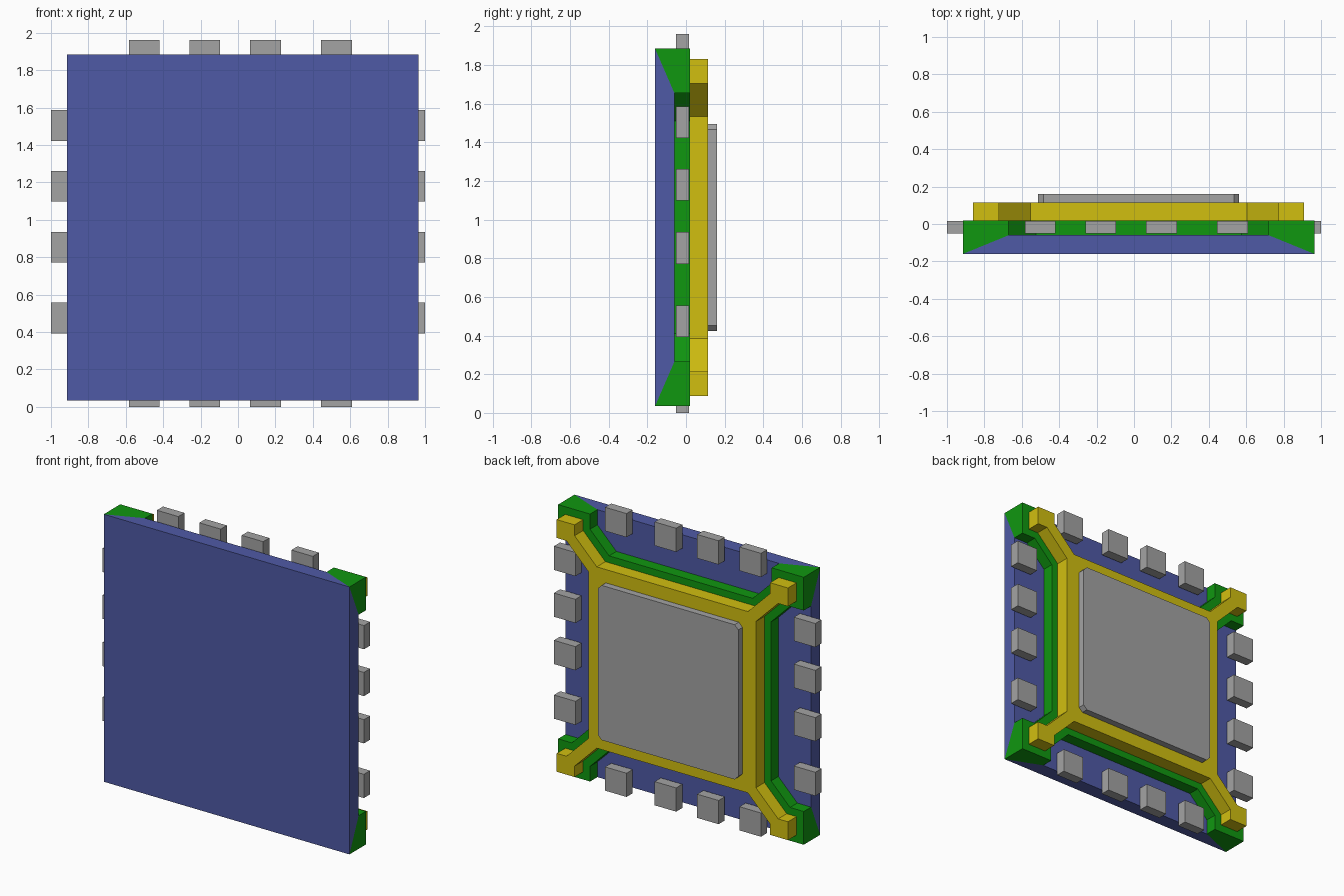
import bpy, bmesh

if "Cube" in bpy.data.objects:
    bpy.data.objects.remove(bpy.data.objects["Cube"])

CX, CZ = 0.025, 0.96      # centre of the stack as seen from the front


def material(name, rgb):
    m = bpy.data.materials.new(name)
    m.diffuse_color = (*rgb, 1)
    m.use_nodes = True
    m.node_tree.nodes["Principled BSDF"].inputs["Base Color"].default_value = m.diffuse_color
    return m


BLUE = material("blue", (0.078, 0.102, 0.38))
GREEN = material("green", (0.005, 0.31, 0.005))
YELLOW = material("yellow", (0.64, 0.52, 0.005))
GREY = material("grey", (0.37, 0.37, 0.37))


def finish(bm, name, *mats):
    bmesh.ops.recalc_face_normals(bm, faces=bm.faces)
    me = bpy.data.meshes.new(name)
    bm.to_mesh(me)
    bm.free()
    for m in mats:
        me.materials.append(m)
    ob = bpy.data.objects.new(name, me)
    bpy.context.collection.objects.link(ob)
    return ob


def prism(name, outline, y0, y1, mat):
    """Extrude an x/z outline from y0 to y1."""
    bm = bmesh.new()
    a = [bm.verts.new((x, y0, z)) for x, z in outline]
    b = [bm.verts.new((x, y1, z)) for x, z in outline]
    bm.faces.new(a)
    bm.faces.new(b)
    for i in range(len(a)):
        j = (i + 1) % len(a)
        bm.faces.new((a[i], a[j], b[j], b[i]))
    return finish(bm, name, mat)


def four_corners(quadrant):
    """Mirror one corner's points to all four corners, in ring order."""
    ring = []
    for sx, sz in ((1, 1), (-1, 1), (-1, -1), (1, -1)):
        pts = [(CX + sx * x, CZ + sz * z) for x, z in quadrant]
        ring += pts if sx * sz > 0 else pts[::-1]
    return ring


def cross_outline(hx, hz, tipx, tipz, step, inset):
    """Rectangle with a diagonal arm and square tip at each corner."""
    d = inset - step
    return four_corners([
        (hx - inset, hz - tipz - d), (hx - step, hz - tipz), (hx, hz - tipz), (hx, hz),
        (hx - tipx, hz), (hx - tipx, hz - step), (hx - tipx - d, hz - inset)])


# Base plate: blue, with green triangles at the ends of each side
HX, HZ, TX, TZ = 0.94, 0.925, 0.245, 0.23
bm = bmesh.new()
front = [bm.verts.new((x, -0.16, z)) for x, z in four_corners([(HX, HZ)])]
back = [bm.verts.new((x, -0.06, z))
        for x, z in four_corners([(HX, HZ - TZ), (HX, HZ), (HX - TX, HZ)])]
bm.faces.new(front)
bm.faces.new(back)
for i in range(4):
    j = (i + 1) % 4
    c0, p0, p1, c1 = (back[(3 * i + k) % 12] for k in (1, 2, 3, 4))
    bm.faces.new((front[i], p0, p1, front[j]))
    for tri in ((front[i], c0, p0), (front[j], p1, c1)):
        bm.faces.new(tri).material_index = 1
finish(bm, "base_plate", BLUE, GREEN)

# Green and yellow layers with corner arms
prism("green_layer", cross_outline(HX, HZ, TX, TZ, 0.105, 0.25), -0.06, 0.02, GREEN)
prism("yellow_layer", cross_outline(0.885, 0.872, 0.137, 0.127, 0.075, 0.245), 0.02, 0.114, YELLOW)

# Grey centre pad with clipped corners
prism("centre_pad", four_corners([(0.537, 0.507), (0.509, 0.535)]), 0.114, 0.16, GREY)


# Edge contacts: four along each side
def contact(name, x, z):
    h = 0.082
    prism(name, [(x - h, z - h), (x + h, z - h), (x + h, z + h), (x - h, z + h)],
          -0.052, 0.015, GREY)


for i, x in enumerate((-0.502, -0.178, 0.147, 0.527)):
    contact(f"bottom_contact_{i}", x, 0.082)
    contact(f"top_contact_{i}", x, 1.878)
for i, z in enumerate((0.475, 0.853, 1.18, 1.504)):
    contact(f"left_contact_{i}", -0.918, z)
    contact(f"right_contact_{i}", 0.918, z)
